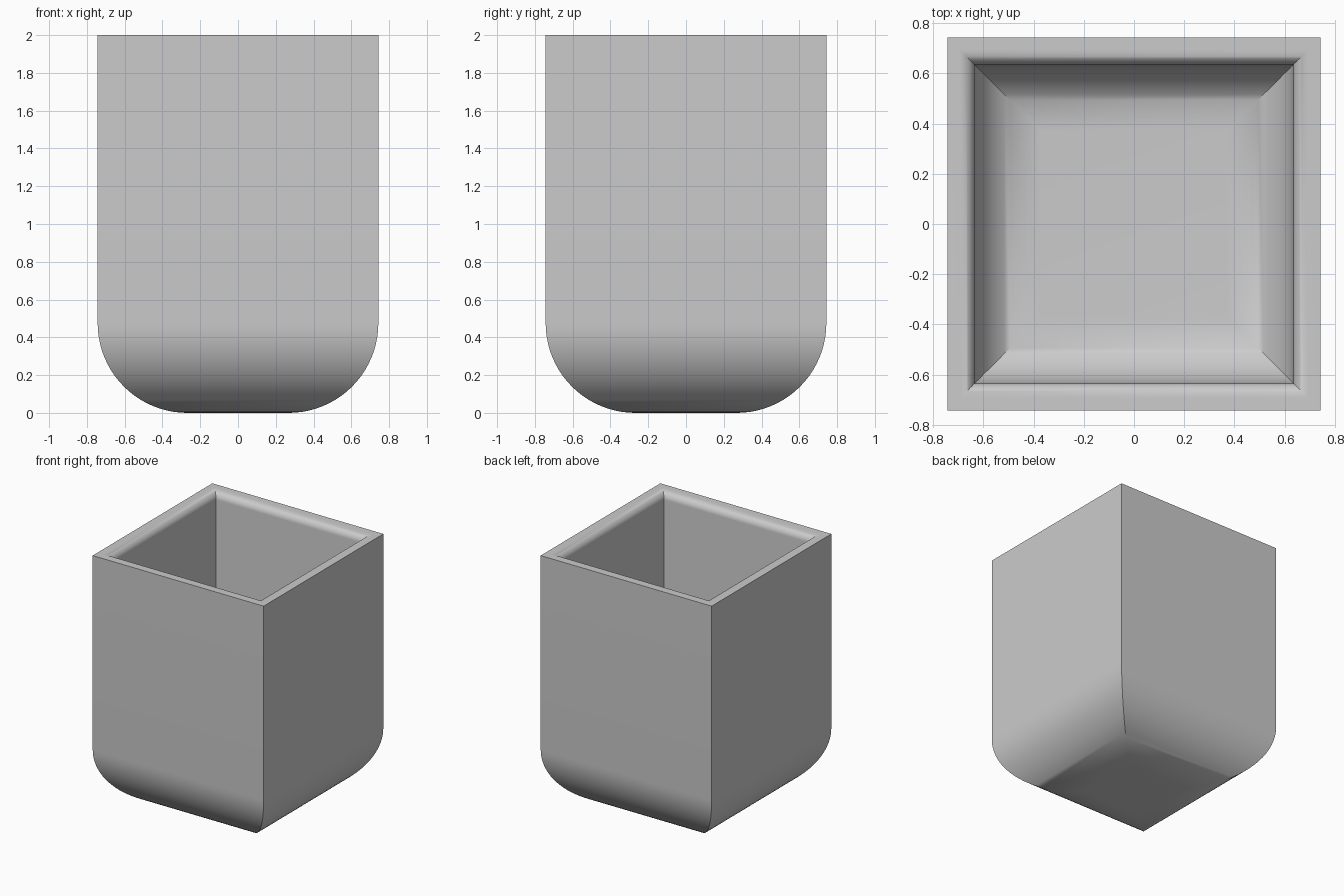
import bpy, bmesh, math

if "Cube" in bpy.data.objects:
    bpy.data.objects.remove(bpy.data.objects["Cube"])

HALF, HEIGHT = 0.743, 2.0      # outer half width and height
INNER = 0.635                  # inner half width
FLOOR = 0.108                  # floor thickness
R_OUT, R_IN, R_RIM = 0.475, 0.265, 0.06


def arc(cx, cz, r, start, end, steps):
    """Points (half width, z) along an arc, angles in degrees."""
    angles = [math.radians(start + (end - start) * i / steps) for i in range(steps + 1)]
    return [(cx + r * math.cos(a), cz + r * math.sin(a)) for a in angles]


# Wall section: underside curve, outer wall, rim with soft inner lip, inner wall, floor curve
profile = arc(HALF - R_OUT, R_OUT, R_OUT, -90, 0, 20)
profile.append((HALF, HEIGHT))
profile += arc(INNER + R_RIM, HEIGHT - R_RIM, R_RIM, 90, 180, 10)
profile += arc(INNER - R_IN, FLOOR + R_IN, R_IN, 0, -90, 16)

# Square rings joined along the section
bm = bmesh.new()
rings = [[bm.verts.new((sx * h, sy * h, z)) for sx, sy in ((-1, -1), (1, -1), (1, 1), (-1, 1))]
         for h, z in profile]
for low, high in zip(rings, rings[1:]):
    for i in range(4):
        j = (i + 1) % 4
        bm.faces.new((low[i], low[j], high[j], high[i]))

# Underside and inner floor
bm.faces.new(rings[0][::-1])
bm.faces.new(rings[-1])
bmesh.ops.recalc_face_normals(bm, faces=bm.faces)

mesh = bpy.data.meshes.new("square_planter")
bm.to_mesh(mesh)
bm.free()
planter = bpy.data.objects.new("square_planter", mesh)
bpy.context.collection.objects.link(planter)

# Smooth curves, sharp corners
bpy.context.view_layer.objects.active = planter
planter.select_set(True)
bpy.ops.object.shade_smooth_by_angle(angle=math.radians(40))
